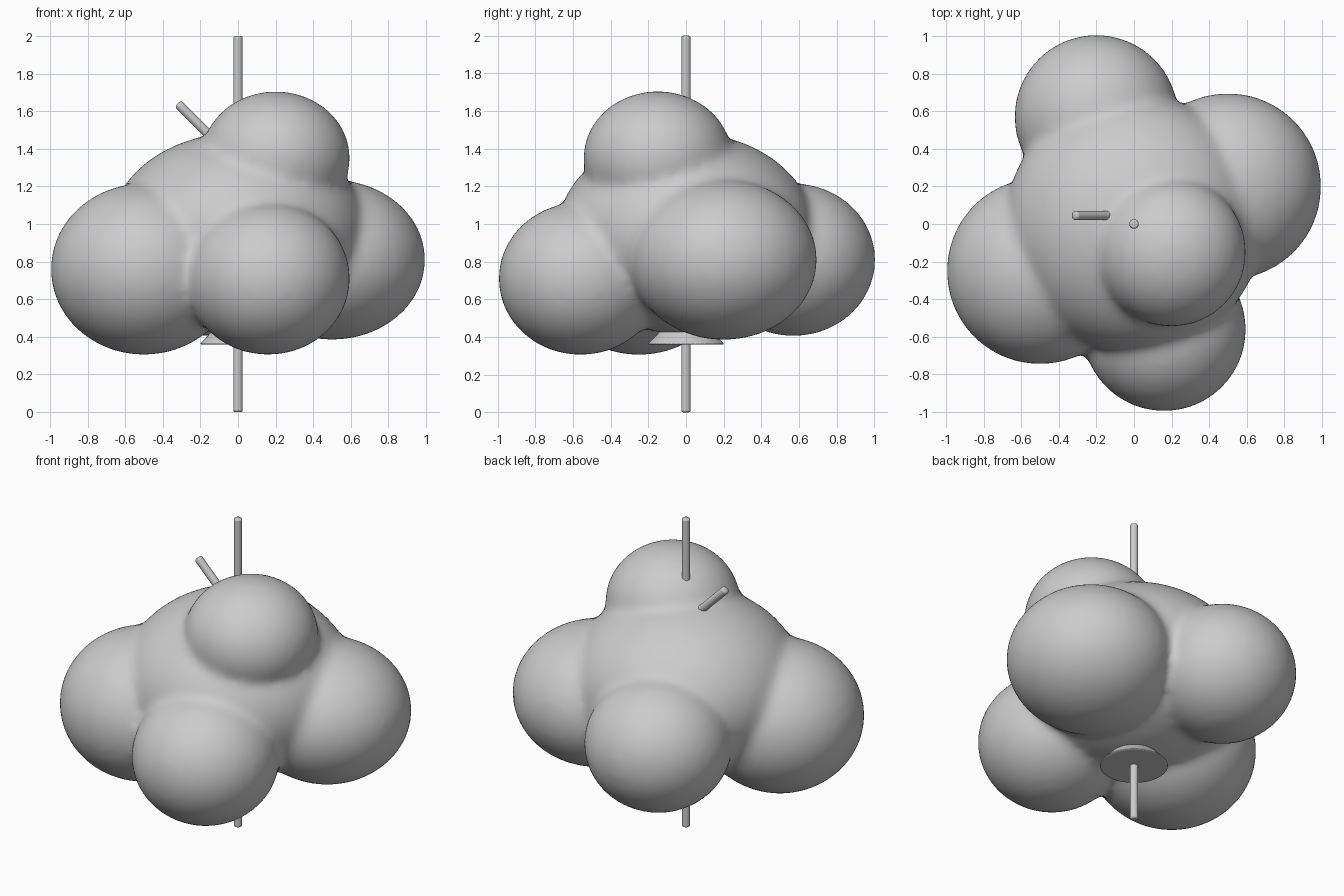
import bpy
from mathutils import Vector

if "Cube" in bpy.data.objects:
    bpy.data.objects.remove(bpy.data.objects["Cube"])


def rod(name, start, end, radius, tip=None, bevel=0.01, sides=24):
    """Cylinder or cone frustum running between two points."""
    a, b = Vector(start), Vector(end)
    bpy.ops.mesh.primitive_cone_add(
        vertices=sides, radius1=radius, radius2=radius if tip is None else tip,
        depth=(b - a).length, location=(a + b) / 2,
        rotation=(b - a).to_track_quat('Z', 'Y').to_euler())
    obj = bpy.context.object
    obj.name = name
    mod = obj.modifiers.new("soft_edges", 'BEVEL')
    mod.width = bevel
    mod.segments = 3
    mod.limit_method = 'ANGLE'
    bpy.ops.object.shade_smooth_by_angle()
    return obj


# Fluffy lobes: centre, horizontal radius, vertical radius
lobes = [
    ((0, 0, 0.95), 0.68, 0.53),          # core
    ((-0.50, -0.25, 0.76), 0.49, 0.45),  # left
    ((0.50, 0.20, 0.81), 0.49, 0.42),    # right
    ((0.16, -0.56, 0.71), 0.43, 0.40),   # front
    ((-0.20, 0.57, 0.81), 0.43, 0.40),   # back
    ((0.20, -0.15, 1.35), 0.39, 0.35),   # top
]
grow = 0.006  # makes up for the shrinkage of the smoothing
parts = []
for centre, r, rz in lobes:
    bpy.ops.mesh.primitive_ico_sphere_add(subdivisions=5, radius=1, location=centre)
    bpy.context.object.scale = (r + grow, r + grow, rz + grow)
    bpy.ops.object.transform_apply(location=False, rotation=False, scale=True)
    parts.append(bpy.context.object)

# Merge the lobes into one soft body
bpy.ops.object.select_all(action='DESELECT')
for p in parts:
    p.select_set(True)
bpy.context.view_layer.objects.active = parts[0]
bpy.ops.object.join()
fluff = bpy.context.object
fluff.name = "fluff"
remesh = fluff.modifiers.new("merge", 'REMESH')
remesh.mode = 'VOXEL'
remesh.voxel_size = 0.025
remesh.use_smooth_shade = True
smooth = fluff.modifiers.new("blend", 'SMOOTH')
smooth.factor = 0.5
smooth.iterations = 14

# Stick, flared collar under the fluff and small side twig
rod("stick", (0, 0, 0), (0, 0, 2), 0.025)
rod("collar", (0, 0, 0.36), (0, 0, 0.47), 0.205, 0.10, bevel=0.012, sides=48)
rod("twig", (-0.32, 0.045, 1.64), (-0.05, 0.045, 1.37), 0.025, bevel=0.015)
